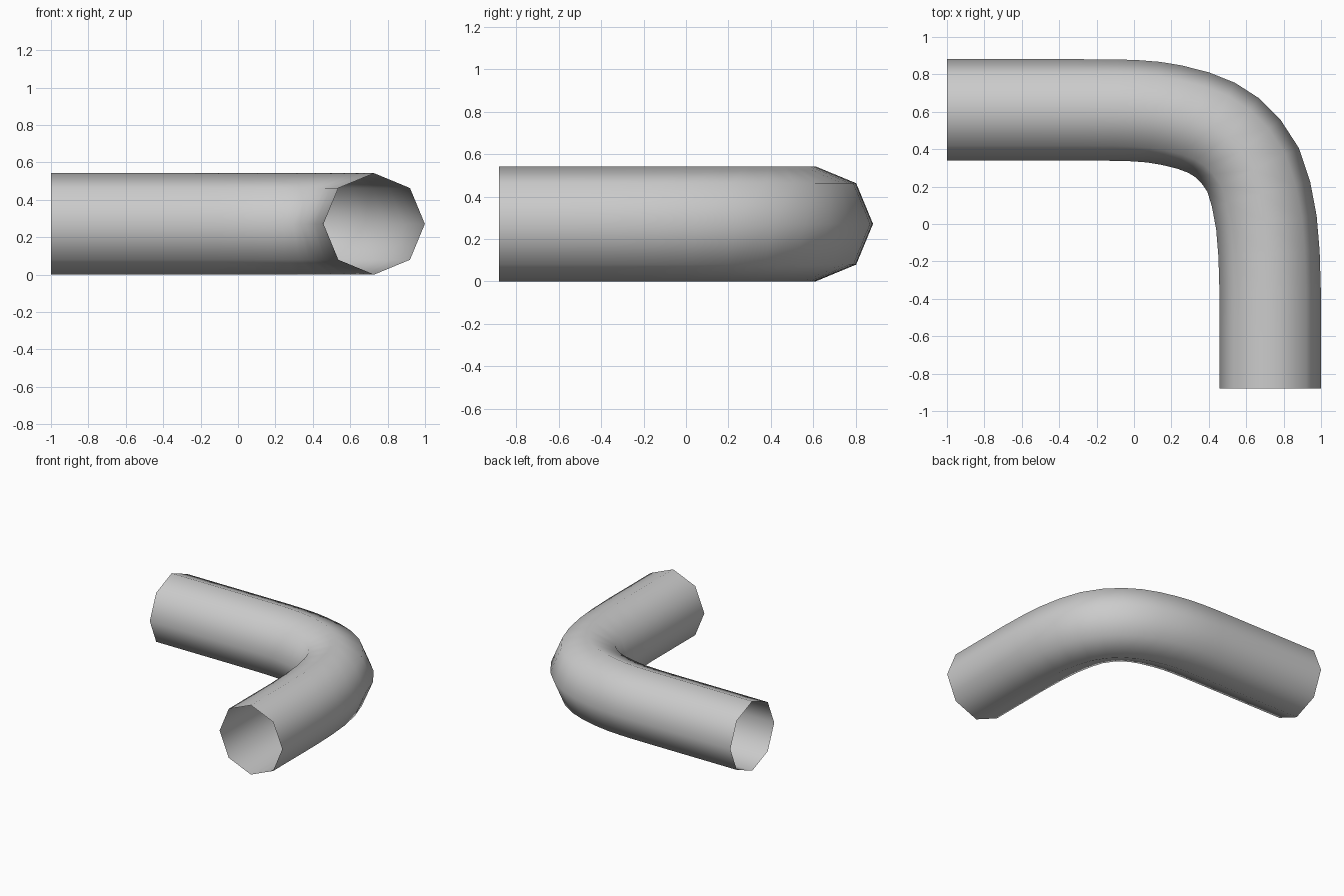
import bpy

if "Cube" in bpy.data.objects:
    bpy.data.objects.remove(bpy.data.objects["Cube"])

R = 0.271  # pipe radius

# Centre line of the elbow, seen from above
path = [(-1, .61), (-.6, .61), (-.3, .61), (-.1, .609), (.0, .606), (.105, .598),
        (.201, .582), (.317, .553), (.416, .514), (.499, .461), (.572, .388),
        (.637, .289), (.679, .161), (.708, .007), (.722, -.16), (.728, -.36),
        (.728, -.6), (.728, -.88)]

# Eight-sided open tube swept along the path
curve = bpy.data.curves.new("bent_pipe", 'CURVE')
curve.dimensions = '3D'
curve.twist_mode = 'Z_UP'
curve.bevel_depth = R
curve.bevel_resolution = 2
curve.use_fill_caps = False
spline = curve.splines.new('POLY')
spline.points.add(len(path) - 1)
for point, (x, y) in zip(spline.points, path):
    point.co = (x, y, R, 1)
spline.use_smooth = True

pipe = bpy.data.objects.new("bent_pipe", curve)
bpy.context.collection.objects.link(pipe)

# Turn the curve into a smooth mesh
bpy.context.view_layer.objects.active = pipe
pipe.select_set(True)
bpy.ops.object.convert(target='MESH')
bpy.ops.object.shade_smooth()
